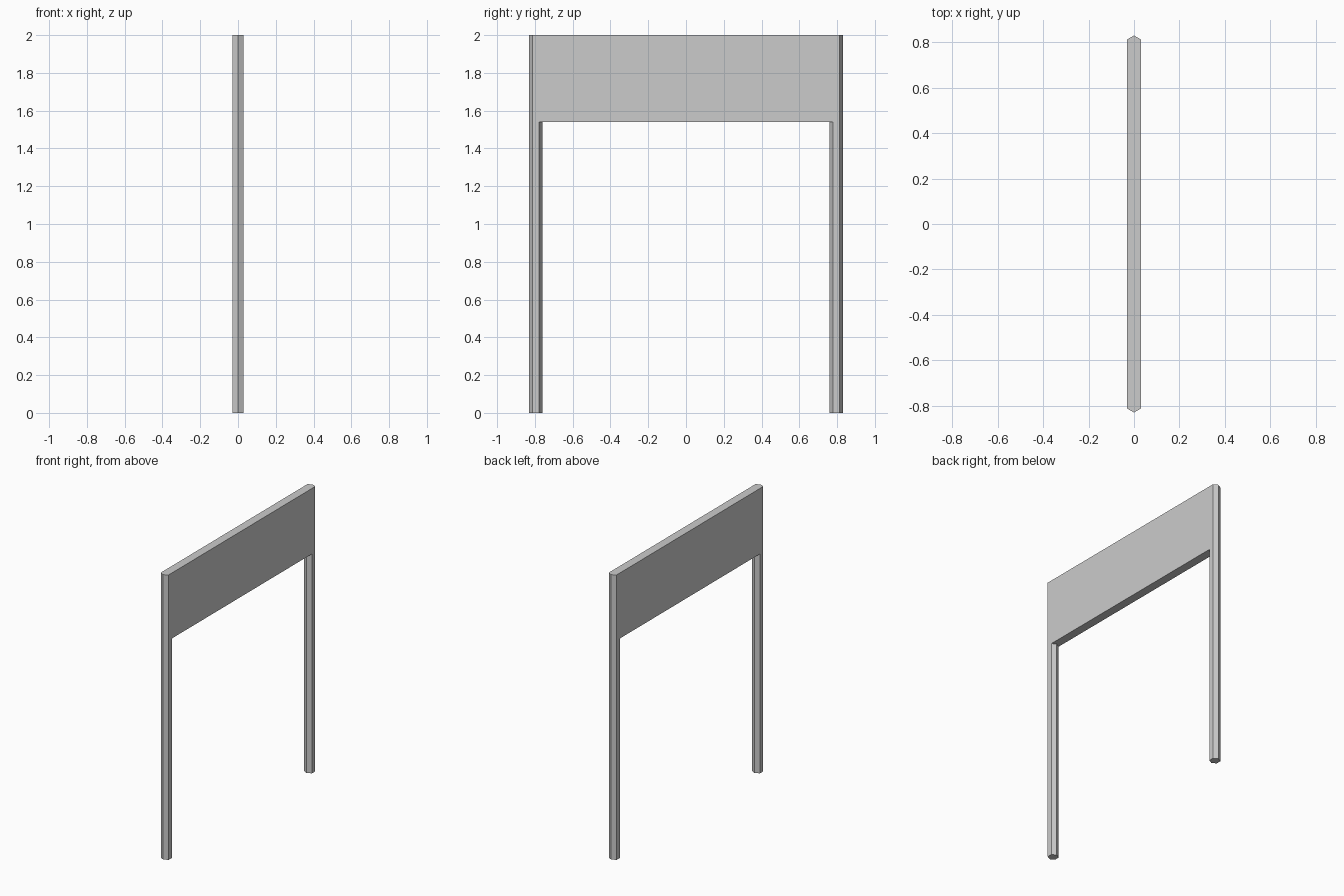
import bpy
import math

if "Cube" in bpy.data.objects:
    bpy.data.objects.remove(bpy.data.objects["Cube"])

R = 0.035                               # hexagonal post radius
POST_Y = 0.795
FLAT_X = R * math.cos(math.radians(30))  # half thickness across the flats
SHOULDER = R / 2


def prism(name, outline, z0, z1):
    """Extrude a convex counter-clockwise xy outline from z0 to z1."""
    n = len(outline)
    verts = [(x, y, z) for z in (z0, z1) for x, y in outline]
    faces = [tuple(reversed(range(n))), tuple(range(n, 2 * n))]
    faces += [(i, (i + 1) % n, (i + 1) % n + n, i + n) for i in range(n)]
    mesh = bpy.data.meshes.new(name)
    mesh.from_pydata(verts, [], faces)
    ob = bpy.data.objects.new(name, mesh)
    bpy.context.collection.objects.link(ob)
    return ob


# Two hexagonal posts, corners pointing along y
for name, side in (("left_post", -1), ("right_post", 1)):
    hexagon = [(R * math.cos(math.radians(90 + 60 * i)),
                side * POST_Y + R * math.sin(math.radians(90 + 60 * i)))
               for i in range(6)]
    prism(name, hexagon, 0, 2)

# Board between the posts, flush with their flat sides
e = POST_Y - SHOULDER
prism("sign_board", [(-FLAT_X, -e), (FLAT_X, -e), (FLAT_X, e), (-FLAT_X, e)], 1.54, 2)
